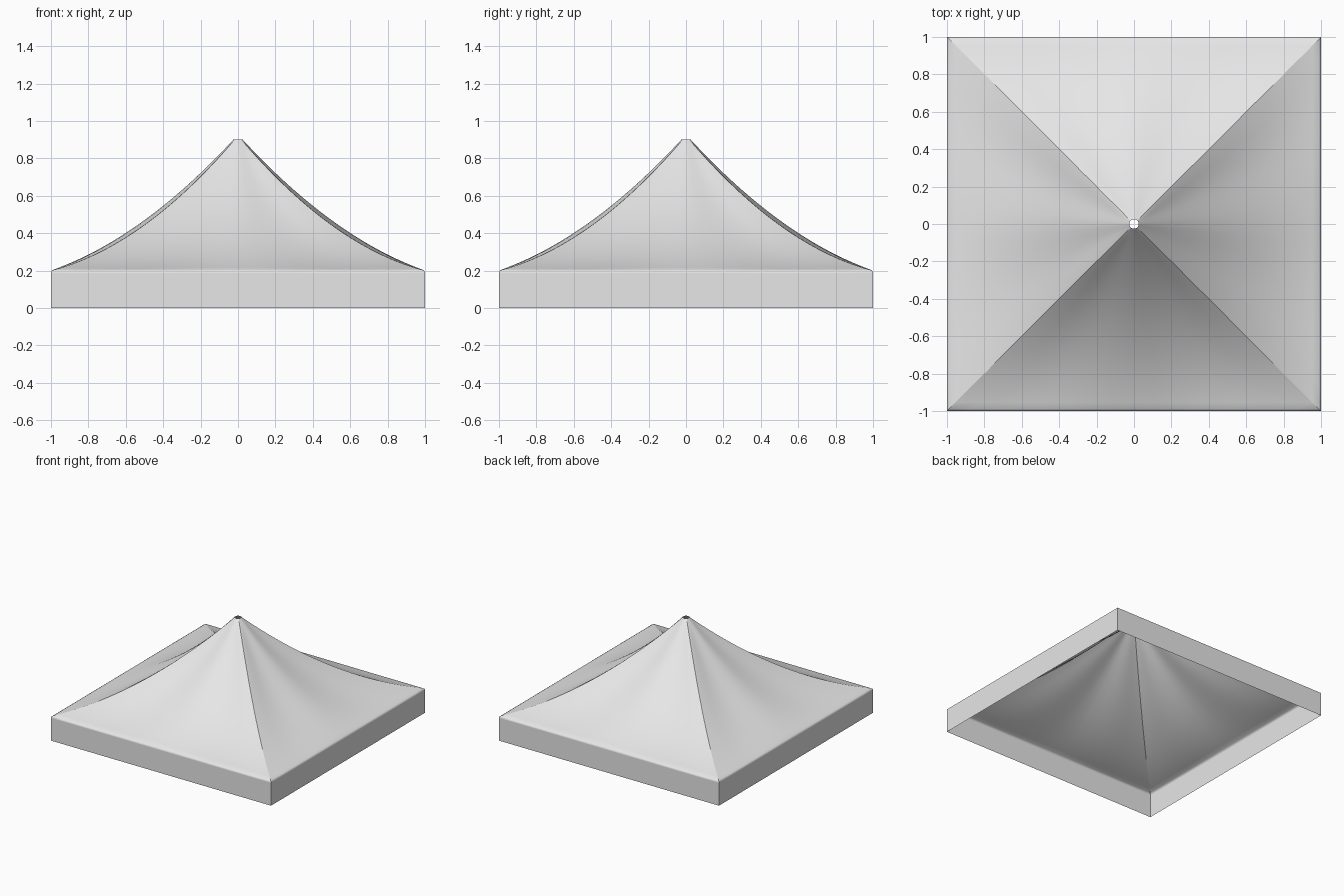
import bpy, bmesh
from math import sin, cos, pi
from mathutils import Vector, Matrix

cube = bpy.data.objects.get("Cube")
if cube:
    bpy.data.objects.remove(cube)

EAVE, PEAK, HOLE = 0.2, 0.9, 0.025
COLS, ROWS = 16, 28

fabric = bpy.data.materials.new("light_grey_fabric")
fabric.use_nodes = True
grey = (0.8, 0.8, 0.8, 1)
fabric.diffuse_color = grey
fabric.node_tree.nodes["Principled BSDF"].inputs["Base Color"].default_value = grey


def roof_point(u, s):
    """Point on one roof panel: u runs from ridge to ridge, s from eave to peak."""
    ring = Vector((cos(u * pi / 4), sin(u * pi / 4))) * HOLE
    p = Vector((1, u)).lerp(ring, s)
    # stretched cloth: ridges hang a little lower, soft folds lie between
    rise = 0.49 - 0.13 * abs(u) - 0.08 * sin(pi * u) ** 2
    return Vector((p.x, p.y, EAVE + (PEAK - EAVE) * (rise * s + (1 - rise) * s * s)))


def panel_column(u):
    """Valance, softly rounded eave, then the roof up to the vent."""
    column = [Vector((1, u, z)) for z in (0, 0.09, EAVE - 0.015, EAVE - 0.005)]
    return column + [roof_point(u, 0.012 + 0.988 * i / ROWS) for i in range(ROWS + 1)]


# Canopy: one panel turned to all four sides
bm = bmesh.new()
for side in range(4):
    turn = Matrix.Rotation(side * pi / 2, 3, "Z")
    grid = [[bm.verts.new(turn @ p) for p in panel_column(2 * c / COLS - 1)]
            for c in range(COLS + 1)]
    for a, b in zip(grid, grid[1:]):
        for i in range(len(a) - 1):
            bm.faces.new((a[i], b[i], b[i + 1], a[i + 1]))
bmesh.ops.remove_doubles(bm, verts=bm.verts, dist=0.0005)

# Smooth cloth with sharp seams along the four ridges
for face in bm.faces:
    face.smooth = True
for edge in bm.edges:
    if all(abs(abs(v.co.x) - abs(v.co.y)) < 0.0005 for v in edge.verts):
        edge.smooth = False

mesh = bpy.data.meshes.new("tent_canopy")
bm.to_mesh(mesh)
bm.free()
mesh.materials.append(fabric)
canopy = bpy.data.objects.new("tent_canopy", mesh)
bpy.context.collection.objects.link(canopy)
